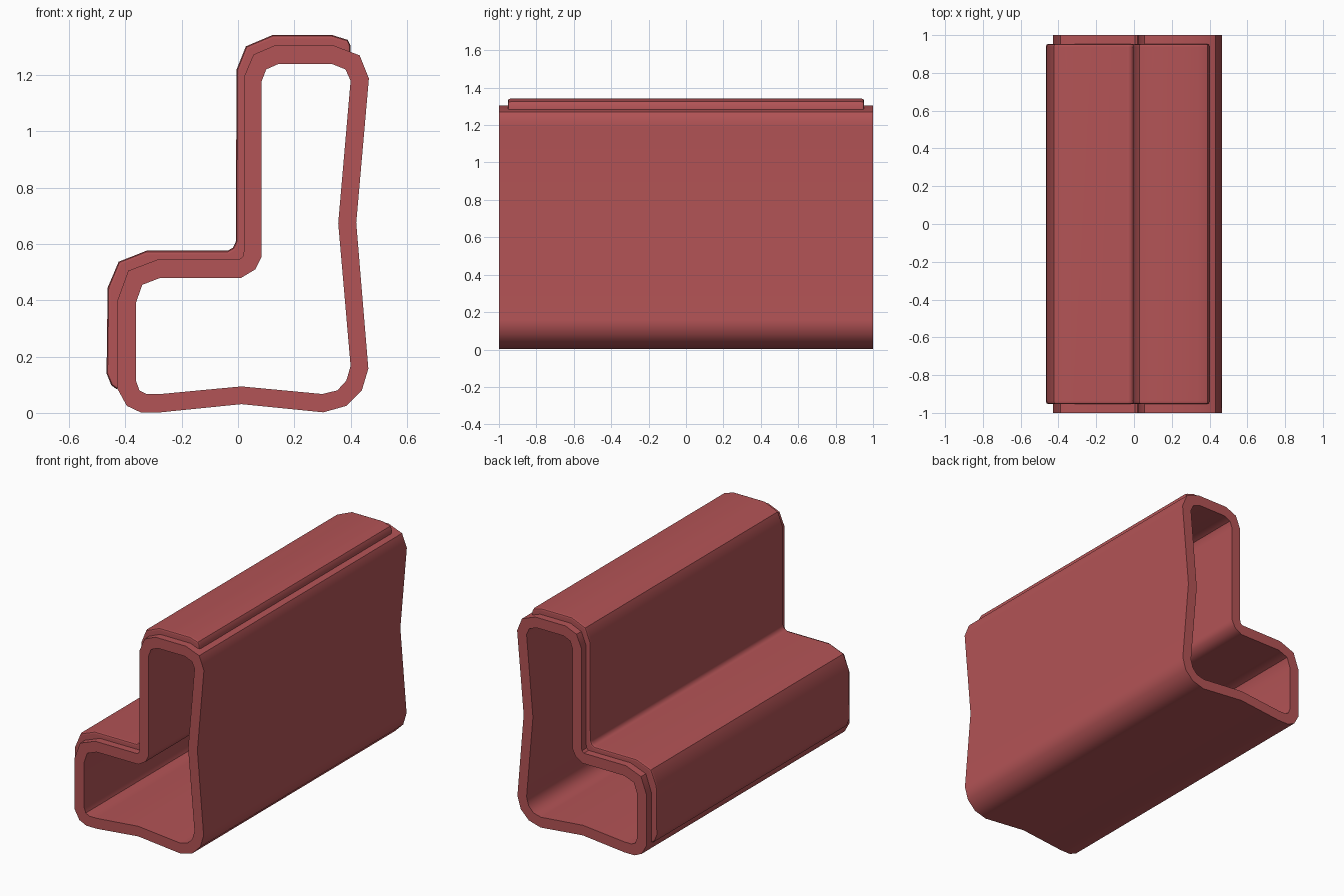
import bpy, bmesh, math
from mathutils import Vector

if "Cube" in bpy.data.objects:
    bpy.data.objects.remove(bpy.data.objects["Cube"])

# Tube cross-section (x, z): outer and inner outlines, paired point by point
OUTER = [(-.346, .002), (-.275, .002), (.012, .031), (.303, .002), (.385, .025), (.44, .08),
         (.463, .157), (.42, .675), (.465, 1.188), (.432, 1.27), (.34, 1.305), (.13, 1.305),
         (.055, 1.273), (.022, 1.195), (.022, .58), (.018, .557), (.005, .545), (-.285, .545),
         (-.39, .505), (-.428, .4), (-.428, .085), (-.395, .025)]
INNER = [(-.325, .067), (-.275, .067), (.012, .094), (.3, .067), (.353, .08), (.385, .115),
         (.4, .167), (.356, .674), (.4, 1.18), (.382, 1.22), (.332, 1.24), (.145, 1.24),
         (.1, 1.22), (.084, 1.178), (.084, .555), (.062, .51), (.012, .48), (-.275, .48),
         (-.34, .455), (-.363, .39), (-.363, .115), (-.35, .08)]
# Raised cover skin: visible outline from front foot to back of the top
SKIN = [(-.432, .085), (-.45, .098), (-.467, .14), (-.463, .445), (-.424, .537), (-.325, .576),
        (-.037, .576), (-.018, .587), (-.008, .608), (-.005, 1.22), (.028, 1.302),
        (.122, 1.342), (.335, 1.342), (.39, 1.325), (.4, 1.305), (.4, 1.28)]

red = bpy.data.materials.new("red_leather")
red.diffuse_color = (0.45, 0.087, 0.092, 1)
red.use_nodes = True
red.node_tree.nodes["Principled BSDF"].inputs["Base Color"].default_value = red.diffuse_color


def finish(name, bm):
    bmesh.ops.recalc_face_normals(bm, faces=bm.faces)
    mesh = bpy.data.meshes.new(name)
    bm.to_mesh(mesh)
    bm.free()
    mesh.materials.append(red)
    ob = bpy.data.objects.new(name, mesh)
    bpy.context.collection.objects.link(ob)
    bpy.ops.object.select_all(action='DESELECT')
    ob.select_set(True)
    bpy.context.view_layer.objects.active = ob
    bpy.ops.object.shade_smooth_by_angle(angle=math.radians(35))
    # Large faces stay flat, only the rounded corners shade softly
    mod = ob.modifiers.new("flat_panels", 'WEIGHTED_NORMAL')
    mod.keep_sharp = True


def ring(bm, pts, y):
    return [bm.verts.new((p[0], y, p[1])) for p in pts]


def bridge(bm, a, b):
    n = len(a)
    for i in range(n):
        j = (i + 1) % n
        bm.faces.new((a[i], a[j], b[j], b[i]))


def inset(pts, d):
    """Move an open outline inwards (to its right) by d."""
    pts = [Vector(p) for p in pts]
    out = []
    for i, p in enumerate(pts):
        t = pts[min(i + 1, len(pts) - 1)] - p
        s = p - pts[max(i - 1, 0)]
        t = (t.normalized() + s.normalized()).normalized()
        out.append(p + Vector((t.y, -t.x)) * d)
    return out


# Hollow tube, open right through
bm = bmesh.new()
loops = [ring(bm, p, y) for p, y in ((OUTER, -1), (OUTER, 1), (INNER, 1), (INNER, -1))]
for i in range(4):
    bridge(bm, loops[i], loops[(i + 1) % 4])
finish("bench_tube", bm)

# Cover skin with softened end rims, its underside sunk into the tube wall
under = [Vector(a).lerp(Vector(b), .4) for a, b in zip(OUTER[10:21], INNER[10:21])]
bm = bmesh.new()
sections = [(-.953, .014), (-.949, .004), (-.937, 0), (.937, 0), (.949, .004), (.953, .014)]
rings = [ring(bm, inset(SKIN, d) + under, y) for y, d in sections]
for a, b in zip(rings, rings[1:]):
    bridge(bm, a, b)
bm.faces.new(rings[0])
bm.faces.new(rings[-1])
finish("cover_skin", bm)
